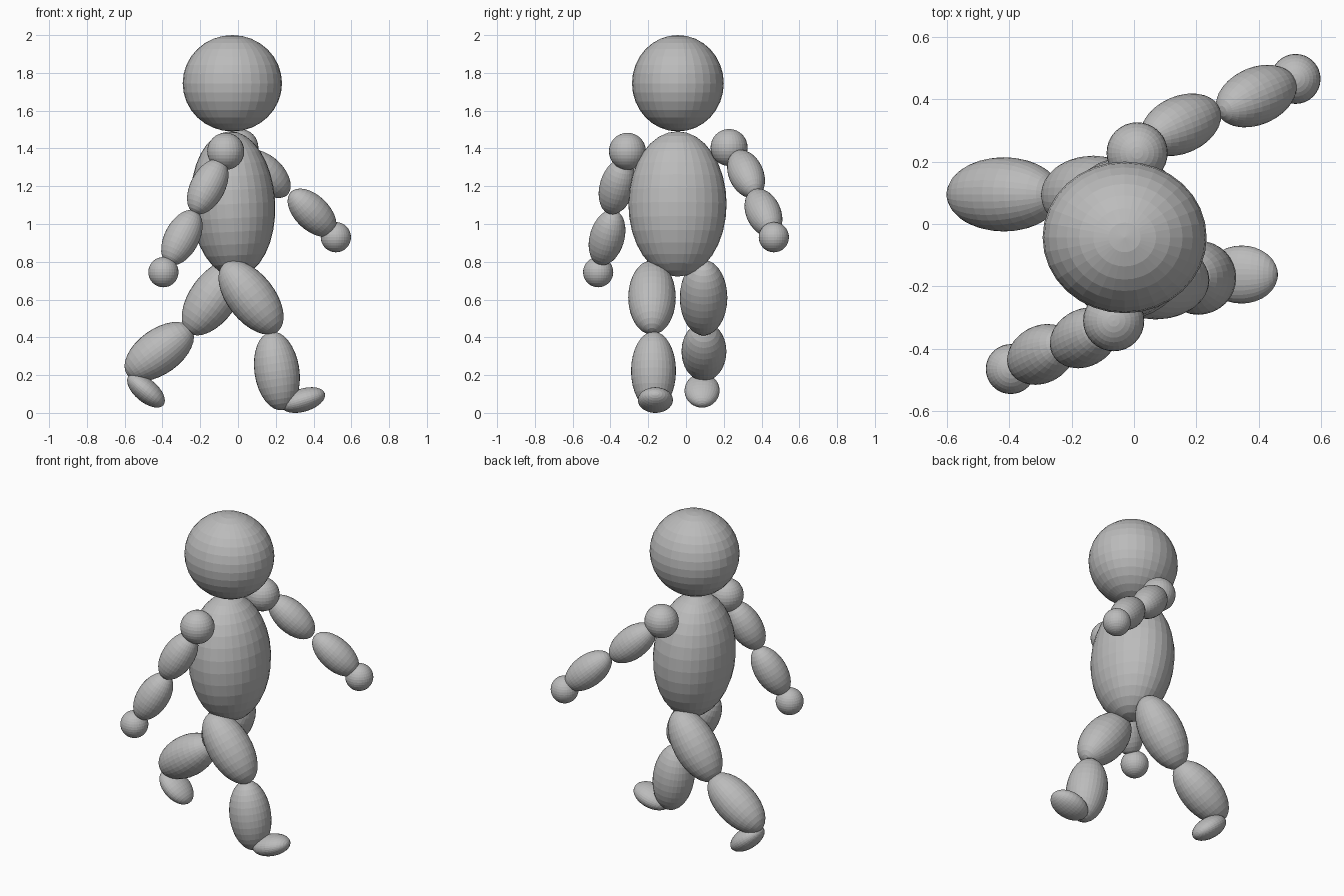
import bpy
from mathutils import Matrix, Vector

cube = bpy.data.objects.get("Cube")
if cube:
    bpy.data.objects.remove(cube, do_unlink=True)

grey = bpy.data.materials.new("plain_grey")
grey.use_nodes = True
colour = (0.5, 0.5, 0.5, 1)
grey.diffuse_color = colour
grey.node_tree.nodes["Principled BSDF"].inputs["Base Color"].default_value = colour


def ellipsoid(name, centre, radii, axis=(0, 0, 1)):
    """Flat-shaded sphere; the third radius lies along axis, the second stays sideways."""
    z = Vector(axis).normalized()
    side = Vector((0, 1, 0))
    y = (side - z * side.dot(z)).normalized()
    turn = Matrix((y.cross(z), y, z)).transposed().to_4x4()
    bpy.ops.mesh.primitive_uv_sphere_add(segments=32, ring_count=16, radius=1)
    obj = bpy.context.object
    obj.name = name
    obj.matrix_world = Matrix.Translation(centre) @ turn @ Matrix.Diagonal((*radii, 1))
    obj.data.materials.append(grey)


def arm(side, shoulder, upper, fore, hand, axis):
    ellipsoid(side + "_shoulder", shoulder, (0.098,) * 3)
    ellipsoid(side + "_upper_arm", upper, (0.092, 0.092, 0.162), axis)
    ellipsoid(side + "_forearm", fore, (0.092, 0.092, 0.162), axis)
    ellipsoid(side + "_hand", hand, (0.08,) * 3)


def leg(side, thigh, thigh_axis, shin, shin_axis, foot, foot_axis):
    ellipsoid(side + "_thigh", thigh, (0.126, 0.126, 0.229), thigh_axis)
    ellipsoid(side + "_shin", shin, (0.119, 0.119, 0.21), shin_axis)
    ellipsoid(side + "_foot", foot, (0.061, 0.093, 0.12), foot_axis)


# Head and body
ellipsoid("head", (-0.03, -0.043, 1.745), (0.263, 0.243, 0.255))
ellipsoid("torso", (-0.027, -0.045, 1.106), (0.224, 0.26, 0.385), (-0.05, 0, 1))

# Swinging arms
arm("near", (-0.065, -0.31, 1.385), (-0.16, -0.365, 1.198),
    (-0.297, -0.418, 0.928), (-0.395, -0.465, 0.745), (-0.45, -0.245, -0.86))
arm("far", (0.01, 0.228, 1.405), (0.15, 0.318, 1.265),
    (0.392, 0.41, 1.06), (0.518, 0.465, 0.93), (0.68, 0.3, -0.66))

# Striding legs
leg("near", (0.069, -0.18, 0.611), (0.616, 0, -0.787),
    (0.206, -0.172, 0.222), (0.15, 0, -0.99), (0.345, -0.162, 0.068), (0.956, 0, 0.292))
leg("far", (-0.13, 0.093, 0.61), (-0.58, 0, -0.81),
    (-0.417, 0.095, 0.325), (-0.81, 0, -0.587), (-0.487, 0.085, 0.118), (0.766, 0, -0.64))
